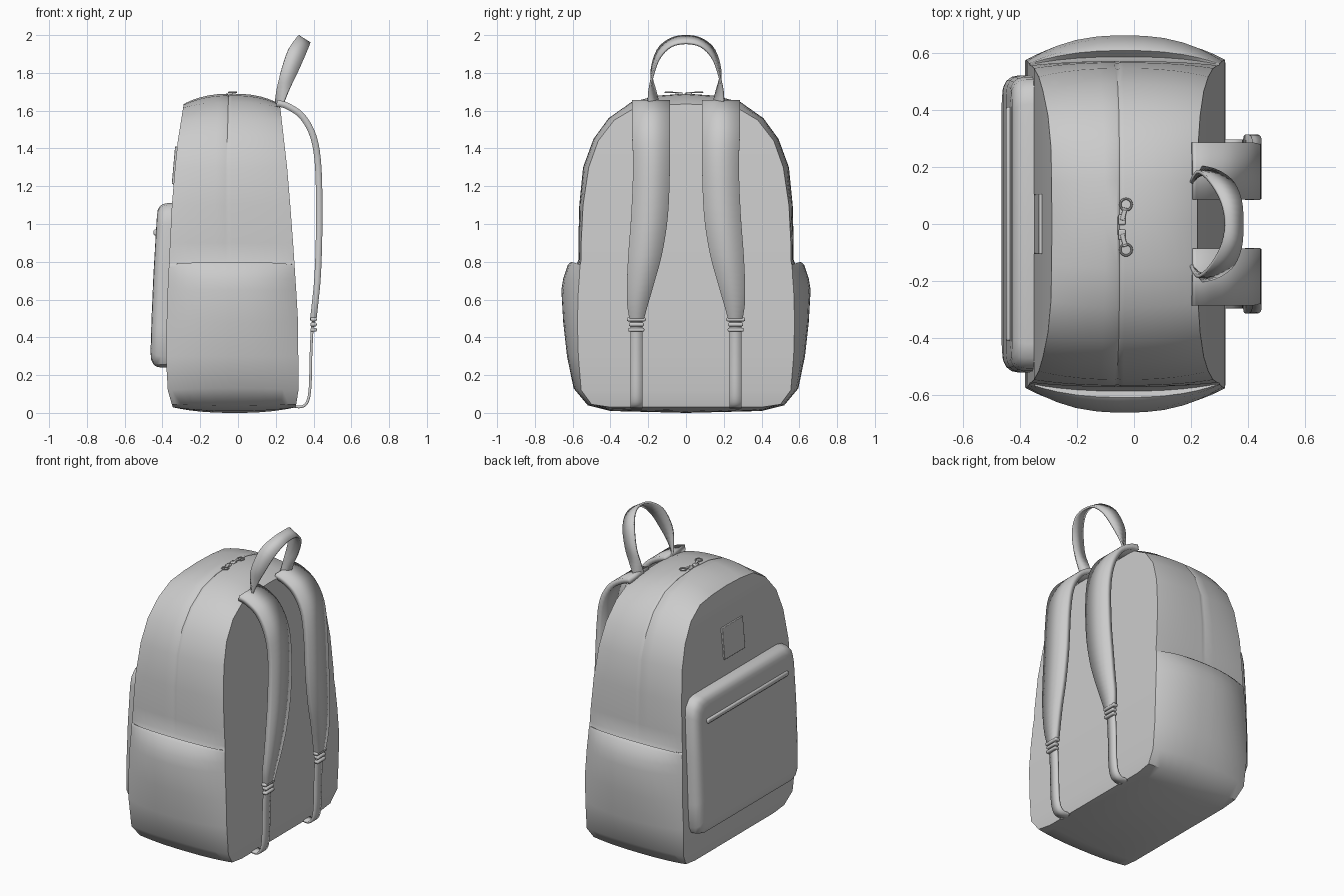
import bpy, bmesh, math
from mathutils import Vector

if "Cube" in bpy.data.objects:
    bpy.data.objects.remove(bpy.data.objects["Cube"])


def finish(name, verts, faces, thickness=0, angle=40):
    mesh = bpy.data.meshes.new(name)
    mesh.from_pydata(verts, [], faces)
    bm = bmesh.new()
    bm.from_mesh(mesh)
    bmesh.ops.recalc_face_normals(bm, faces=bm.faces)
    bm.to_mesh(mesh)
    bm.free()
    ob = bpy.data.objects.new(name, mesh)
    bpy.context.collection.objects.link(ob)
    if thickness:
        mod = ob.modifiers.new("thickness", 'SOLIDIFY')
        mod.thickness, mod.offset = thickness, 0
    smooth(ob, angle)
    return ob


def smooth(ob, angle=40):
    bpy.ops.object.select_all(action='DESELECT')
    ob.select_set(True)
    bpy.context.view_layer.objects.active = ob
    bpy.ops.object.shade_smooth_by_angle(angle=math.radians(angle))


def table(pts, z):
    """Piecewise linear x for a height z."""
    if z <= pts[0][0]:
        return pts[0][1]
    for (a, xa), (b, xb) in zip(pts, pts[1:]):
        if z <= b:
            return xa + (xb - xa) * (z - a) / (b - a)
    return pts[-1][1]


def shell(name, sections):
    """Loft half outlines (bottom to top, mirrored in y) and cap both ends."""
    n = len(sections[0])
    m = 2 * n - 2
    verts, faces = [], []
    for half in sections:
        verts += half + [(x, -y, z) for x, y, z in half[-2:0:-1]]
    for s in range(len(sections) - 1):
        for i in range(m):
            j = (i + 1) % m
            faces.append((s * m + i, s * m + j, (s + 1) * m + j, (s + 1) * m + i))
    for base in (0, (len(sections) - 1) * m):
        for i in range(n - 1):
            quad = [i, i + 1, (m - i - 1) % m, (m - i) % m]
            faces.append([base + k for k in dict.fromkeys(quad)])
    return finish(name, verts, faces)


def curve_points(pts, steps=4):
    """Catmull-Rom through points of any dimension."""
    p = [pts[0]] + list(pts) + [pts[-1]]
    out = []
    for k in range(1, len(p) - 2):
        a, b, c, d = (Vector(q) for q in p[k - 1:k + 3])
        for s in range(steps):
            t = s / steps
            out.append(0.5 * (2 * b + (c - a) * t + (2 * a - 5 * b + 4 * c - d) * t * t
                              + (3 * b - a - 3 * c + d) * t ** 3))
    return out + [Vector(pts[-1])]


def ribbon(name, left, right, thickness):
    a, b = curve_points(left), curve_points(right)
    n = len(a)
    faces = [(i, i + 1, n + i + 1, n + i) for i in range(n - 1)]
    return finish(name, a + b, faces, thickness)


def box(name, loc, size, bevel=0.005, rot=(0, 0, 0)):
    bpy.ops.mesh.primitive_cube_add(size=1, location=loc, rotation=rot)
    ob = bpy.context.object
    ob.name = name
    ob.scale = size
    bpy.ops.object.transform_apply(location=False, rotation=False, scale=True)
    mod = ob.modifiers.new("bevel", 'BEVEL')
    mod.width, mod.segments = bevel, 2
    smooth(ob)
    return ob


# Bag body: outlines at mid depth and at the two flat panels
mid = [(0, 0), (.40, .01), (.52, .04), (.595, .13), (.63, .3), (.65, .48), (.66, .65),
       (.65, .71), (.625, .785), (.607, .80), (.585, .775), (.57, .81), (.57, .9), (.565, 1.1),
       (.545, 1.3), (.49, 1.45), (.41, 1.56), (.29, 1.645), (.15, 1.68), (0, 1.69)]
end = [(0, .03), (.40, .03), (.5, .045), (.555, .12), (.57, .3), (.575, .48), (.57, .65),
       (.565, .71), (.562, .77), (.56, .785), (.558, .79), (.556, .81), (.555, .9), (.545, 1.1),
       (.515, 1.3), (.465, 1.44), (.38, 1.55), (.27, 1.615), (.14, 1.63), (0, 1.635)]
FRONT = [(.03, -.345), (.1, -.37), (.25, -.383), (.6, -.375), (1.1, -.35), (1.4, -.325), (1.65, -.285)]
BACK = [(.03, .305), (.1, .32), (.5, .318), (1.0, .285), (1.3, .26), (1.65, .22)]

sections = []
for u in (0, .03, .08, .15, .25, .36, .45, .465, .48, .5, .6, .7, .8, .88, .94, .98, 1):
    half = []
    for (ym, zm), (ye, ze) in zip(mid, end):
        f = 1 - abs(2 * u - 1) ** 2.5
        if u == .465 and zm > .82:
            f -= .12                      # zipper groove
        y, z = ye + (ym - ye) * f, ze + (zm - ze) * f
        xf, xb = table(FRONT, ze), table(BACK, ze)
        half.append((xf + (xb - xf) * u, y, z))
    sections.append(half)
shell("bag_body", sections)

# Front pocket with rounded rim
rim = [(0, .24), (.44, .24), (.49, .255), (.515, .30), (.52, .45), (.52, .75),
       (.515, 1.0), (.505, 1.06), (.47, 1.1), (.42, 1.11), (0, 1.11)]
sections = []
for d, inset in ((-.02, 0), (.025, 0), (.05, .005), (.067, .018), (.077, .04), (.08, .07)):
    half = []
    for y, z in rim:
        z2 = .675 + (z - .675) * (1 - inset / .435)
        half.append((table(FRONT, z) - d, y * (1 - inset / .52), z2))
    sections.append(half)
shell("front_pocket", sections)
box("front_pocket_zip", (-.438, 0, .955), (.02, .82, .03), .008)
box("front_patch", (-.334, 0, 1.31), (.016, .21, .2), .003, (0, math.radians(5), 0))

# Shoulder straps: x, z, inner y, outer y along the path
padded = [(.205, 1.64, .085, .285), (.26, 1.625, .085, .285), (.34, 1.57, .085, .285),
          (.40, 1.46, .085, .285), (.425, 1.3, .085, .28), (.43, 1.05, .095, .29),
          (.427, .85, .125, .305), (.42, .7, .165, .312), (.408, .58, .2, .312),
          (.398, .49, .225, .298)]
webbing = [(.40, .5), (.392, .43), (.386, .3), (.382, .14), (.368, .06), (.335, .032), (.28, .038)]
for side, s in (("left", -1), ("right", 1)):
    ribbon(f"shoulder_strap_{side}", [(x, s * a, z) for x, z, a, b in padded],
           [(x, s * b, z) for x, z, a, b in padded], .034)
    ribbon(f"lower_strap_{side}", [(x, s * .23, z) for x, z in webbing],
           [(x, s * .295, z) for x, z in webbing], .014)
    # Buckle bars
    for k, (z, w) in enumerate(((.495, .1), (.468, .08), (.44, .085))):
        box(f"buckle_bar_{side}_{k}", (.4, s * .263, z), (.034, w, .02), .007)

# Top carry handle: inner and outer edges of the loop
inner = [(.20, .14, 1.63), (.205, .16, 1.70), (.225, .183, 1.80), (.265, .15, 1.92), (.305, .08, 1.98), (.32, 0, 1.995)]
outer = [(.235, .2, 1.63), (.265, .195, 1.70), (.31, .175, 1.79), (.35, .14, 1.88), (.375, .08, 1.94), (.38, 0, 1.957)]
full = lambda e: e + [(x, -y, z) for x, y, z in e[-2::-1]]
ribbon("carry_handle", full(inner), full(outer), .012)

# Zipper sliders and ring pulls
for k, (y, s) in enumerate(((.015, 1), (-.037, -1))):
    box(f"zip_slider_{k}", (-.042, y, 1.689), (.026, .036, .018), .005)
    box(f"zip_tab_{k}", (-.036, y + s * .02, 1.697), (.016, .045, .006), .002,
        (0, 0, -s * .25))
    bpy.ops.mesh.primitive_torus_add(location=(-.028, y + s * .053, 1.697), major_radius=.02,
                                     minor_radius=.004, major_segments=20, minor_segments=8)
    bpy.context.object.name = f"zip_ring_{k}"
    smooth(bpy.context.object)
